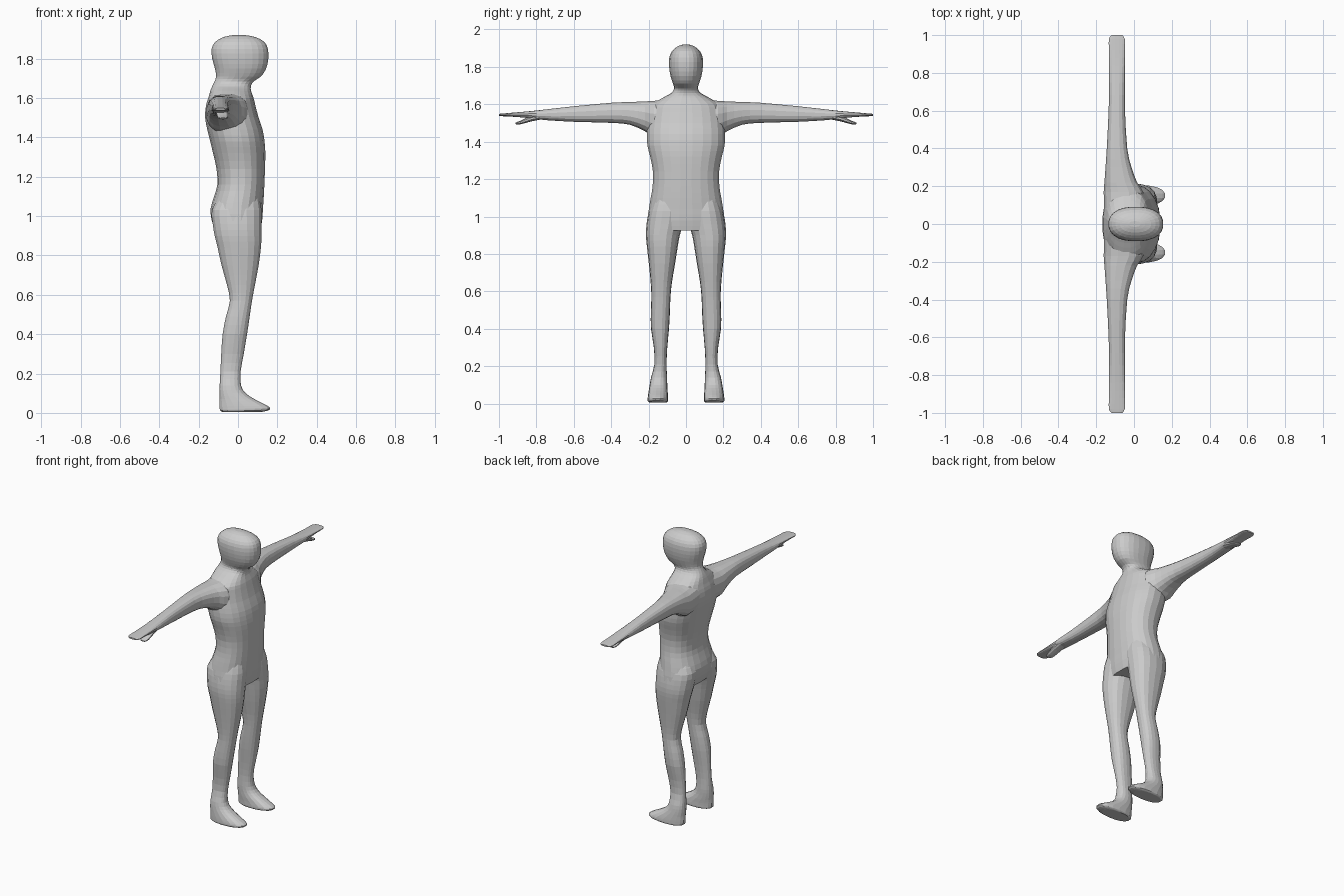
import bpy, bmesh, math
from mathutils import Vector

skin = bpy.data.materials.new("plain grey")
skin.diffuse_color = (0.6, 0.6, 0.6, 1)


def smooth_rows(rows, steps):
    """Catmull-Rom interpolation between cross-section rows."""
    out = []
    for i in range(len(rows) - 1):
        p = [rows[max(0, min(len(rows) - 1, i + k))] for k in (-1, 0, 1, 2)]
        for s in range(steps):
            t = s / steps
            out.append([0.5 * (2 * b + (c - a) * t + (2 * a - 5 * b + 4 * c - d) * t * t
                               + (3 * b - a - 3 * c + d) * t ** 3)
                        for a, b, c, d in zip(*p)])
    return out + [list(rows[-1])]


def loft(name, rows, axis, sides=20, power=2.3, steps=2, side=1):
    """Rows are (position, x0, x1, v0, v1); axis z lofts upwards, axis y outwards."""
    bm = bmesh.new()
    rings = []
    for pos, x0, x1, v0, v1 in smooth_rows(rows, steps):
        ring = []
        for k in range(sides):
            a = 2 * math.pi * (k + 0.5) / sides
            c, s = math.cos(a), math.sin(a)
            x = (x0 + x1) / 2 + (x1 - x0) / 2 * math.copysign(abs(c) ** (2 / power), c)
            v = (v0 + v1) / 2 + (v1 - v0) / 2 * math.copysign(abs(s) ** (2 / power), s)
            co = (x, v * side, pos) if axis == "z" else (x, pos * side, v)
            ring.append(bm.verts.new(Vector(co)))
        rings.append(ring)
    for r, q in zip(rings, rings[1:]):
        for k in range(sides):
            n = (k + 1) % sides
            bm.faces.new((r[k], r[n], q[n], q[k]))
    bm.faces.new(rings[0])
    bm.faces.new(rings[-1])
    bmesh.ops.recalc_face_normals(bm, faces=bm.faces)
    mesh = bpy.data.meshes.new(name)
    bm.to_mesh(mesh)
    bm.free()
    mesh.materials.append(skin)
    ob = bpy.data.objects.new(name, mesh)
    bpy.context.collection.objects.link(ob)
    return ob


# Torso, neck and head: height, back, front, half width
trunk = [
    (0.925, -0.115, 0.115, 0.20), (0.98, -0.135, 0.124, 0.208), (1.04, -0.14, 0.128, 0.20),
    (1.10, -0.122, 0.132, 0.19), (1.16, -0.106, 0.135, 0.18), (1.24, -0.11, 0.138, 0.178),
    (1.32, -0.128, 0.14, 0.193), (1.38, -0.142, 0.136, 0.208), (1.44, -0.157, 0.126, 0.21),
    (1.50, -0.168, 0.106, 0.205), (1.56, -0.164, 0.09, 0.195), (1.60, -0.152, 0.08, 0.18),
    (1.635, -0.142, 0.068, 0.125), (1.66, -0.132, 0.066, 0.08), (1.685, -0.12, 0.08, 0.064),
    (1.71, -0.112, 0.118, 0.07), (1.75, -0.118, 0.144, 0.083), (1.80, -0.132, 0.155, 0.091),
    (1.85, -0.135, 0.153, 0.09), (1.885, -0.117, 0.135, 0.075), (1.91, -0.075, 0.09, 0.045),
    (1.92, -0.025, 0.035, 0.015),
]
body = loft("body", [(z, b, f, -w, w) for z, b, f, w in trunk], "z", sides=24)

# Legs with feet: height, back, front, inner, outer
leg = [
    (0.005, -0.08, 0.12, 0.105, 0.195), (0.012, -0.092, 0.155, 0.097, 0.204),
    (0.026, -0.095, 0.165, 0.096, 0.205), (0.045, -0.095, 0.135, 0.097, 0.203),
    (0.07, -0.094, 0.085, 0.098, 0.199), (0.10, -0.095, 0.04, 0.10, 0.194),
    (0.14, -0.094, 0.016, 0.101, 0.187), (0.21, -0.09, 0.014, 0.104, 0.169),
    (0.30, -0.086, 0.03, 0.10, 0.172), (0.40, -0.079, 0.047, 0.091, 0.187),
    (0.49, -0.062, 0.06, 0.086, 0.188), (0.57, -0.042, 0.072, 0.083, 0.185),
    (0.65, -0.057, 0.087, 0.075, 0.189), (0.75, -0.085, 0.106, 0.058, 0.199),
    (0.84, -0.105, 0.118, 0.044, 0.209), (0.90, -0.12, 0.121, 0.033, 0.214),
    (0.96, -0.13, 0.122, 0.016, 0.211), (1.03, -0.135, 0.122, 0.01, 0.198),
    (1.09, -0.10, 0.11, 0.02, 0.175),
]

# Arms with flat hands: reach, back, front, bottom, top
arm = [
    (0.08, -0.16, 0.06, 1.43, 1.63), (0.17, -0.162, 0.05, 1.425, 1.62),
    (0.22, -0.158, 0.018, 1.455, 1.617), (0.30, -0.152, -0.012, 1.49, 1.613),
    (0.40, -0.145, -0.035, 1.50, 1.609), (0.60, -0.135, -0.047, 1.506, 1.59),
    (0.75, -0.132, -0.047, 1.515, 1.573), (0.84, -0.132, -0.046, 1.526, 1.563),
    (0.92, -0.133, -0.047, 1.533, 1.556), (0.98, -0.134, -0.048, 1.536, 1.551),
    (1.0, -0.118, -0.062, 1.539, 1.549),
]

# Thumbs, slanting down under the hands
thumb = [
    (0.77, -0.115, -0.052, 1.52, 1.55), (0.83, -0.112, -0.05, 1.508, 1.537),
    (0.88, -0.105, -0.05, 1.494, 1.514), (0.905, -0.098, -0.055, 1.492, 1.505),
    (0.912, -0.088, -0.065, 1.495, 1.502),
]

parts = []
for s, label in ((1, "left"), (-1, "right")):
    parts.append(loft(label + "_leg", leg, "z", side=s, sides=18))
    parts.append(loft(label + "_arm", arm, "y", side=s, sides=16, power=2.5))
    parts.append(loft(label + "_thumb", thumb, "y", side=s, sides=10))

# Fuse the limbs into one skin
bpy.context.view_layer.objects.active = body
for part in parts:
    mod = body.modifiers.new("fuse", "BOOLEAN")
    mod.operation, mod.solver, mod.object = "UNION", "EXACT", part
    bpy.ops.object.modifier_apply(modifier=mod.name)
    bpy.data.objects.remove(part)
